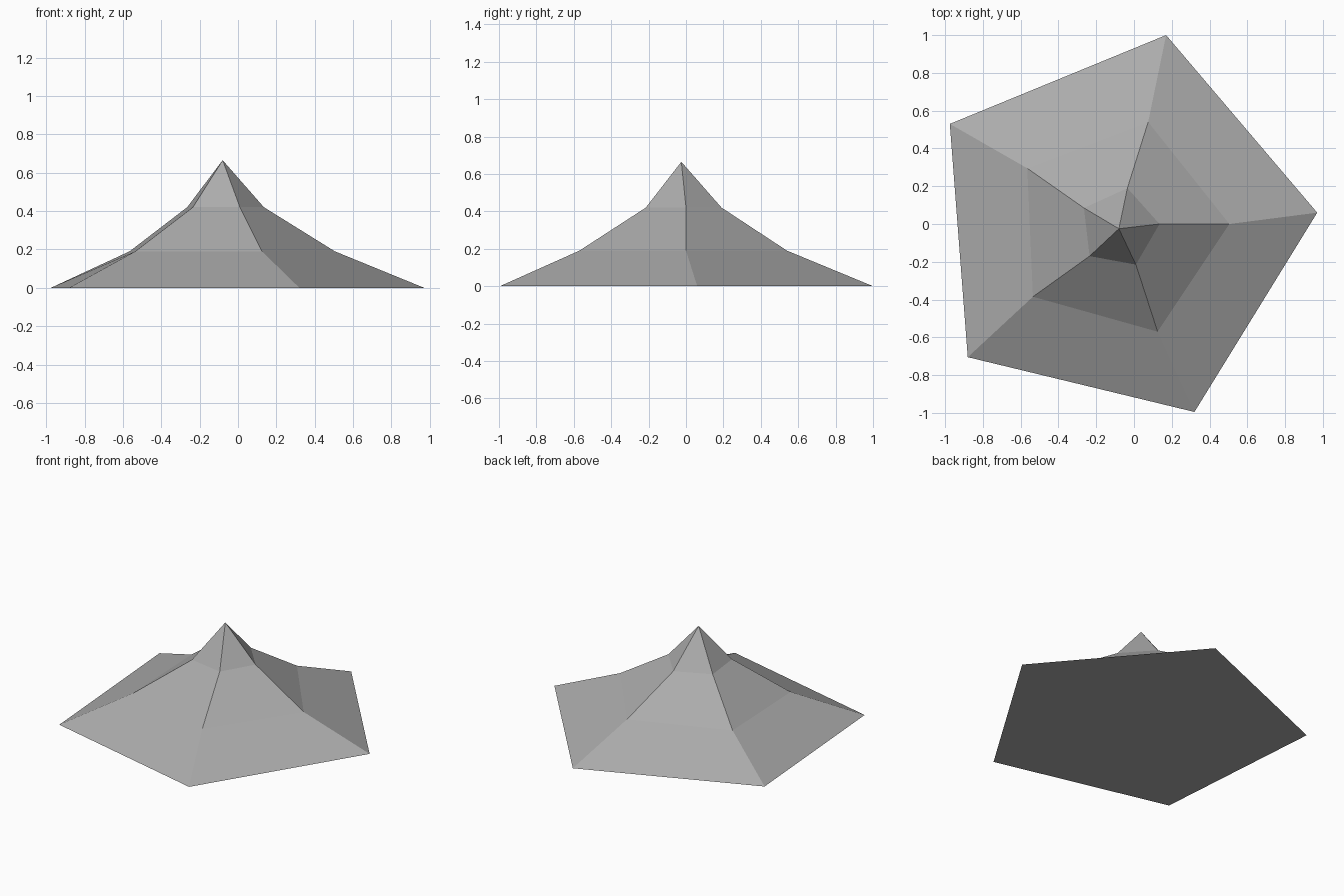
import bpy
import bmesh

default_cube = bpy.data.objects.get("Cube")
if default_cube:
    bpy.data.objects.remove(default_cube, do_unlink=True)

# Plain grey stone
stone = bpy.data.materials.new("stone_grey")
stone.use_nodes = True
grey = (0.41, 0.41, 0.41, 1)
stone.diffuse_color = grey
stone.node_tree.nodes["Principled BSDF"].inputs["Base Color"].default_value = grey

# Five-sided contours, each listed counter-clockwise at its height
CONTOURS = [
    (0.0, [(0.97, 0.06), (0.17, 1.0), (-0.975, 0.53), (-0.88, -0.705), (0.32, -0.995)]),
    (0.19, [(0.505, 0.0), (0.075, 0.54), (-0.565, 0.295), (-0.535, -0.385), (0.125, -0.57)]),
    (0.42, [(0.135, 0.0), (-0.035, 0.19), (-0.265, 0.085), (-0.235, -0.17), (0.01, -0.215)]),
]
PEAK = (-0.08, -0.025, 0.665)


def build_mountain(name, contours, peak, material):
    bm = bmesh.new()
    rings = [[bm.verts.new((x, y, z)) for x, y in points] for z, points in contours]
    count = len(rings[0])
    # Sloping bands between contours
    for low, high in zip(rings, rings[1:]):
        for i in range(count):
            j = (i + 1) % count
            bm.faces.new((low[i], low[j], high[j], high[i]))
    # Pointed summit and flat underside
    tip = bm.verts.new(peak)
    for i in range(count):
        bm.faces.new((rings[-1][i], rings[-1][(i + 1) % count], tip))
    bm.faces.new(rings[0][::-1])
    bmesh.ops.recalc_face_normals(bm, faces=bm.faces)
    mesh = bpy.data.meshes.new(name)
    bm.to_mesh(mesh)
    bm.free()
    mesh.materials.append(material)
    obj = bpy.data.objects.new(name, mesh)
    bpy.context.collection.objects.link(obj)
    return obj


build_mountain("mountain", CONTOURS, PEAK, stone)
